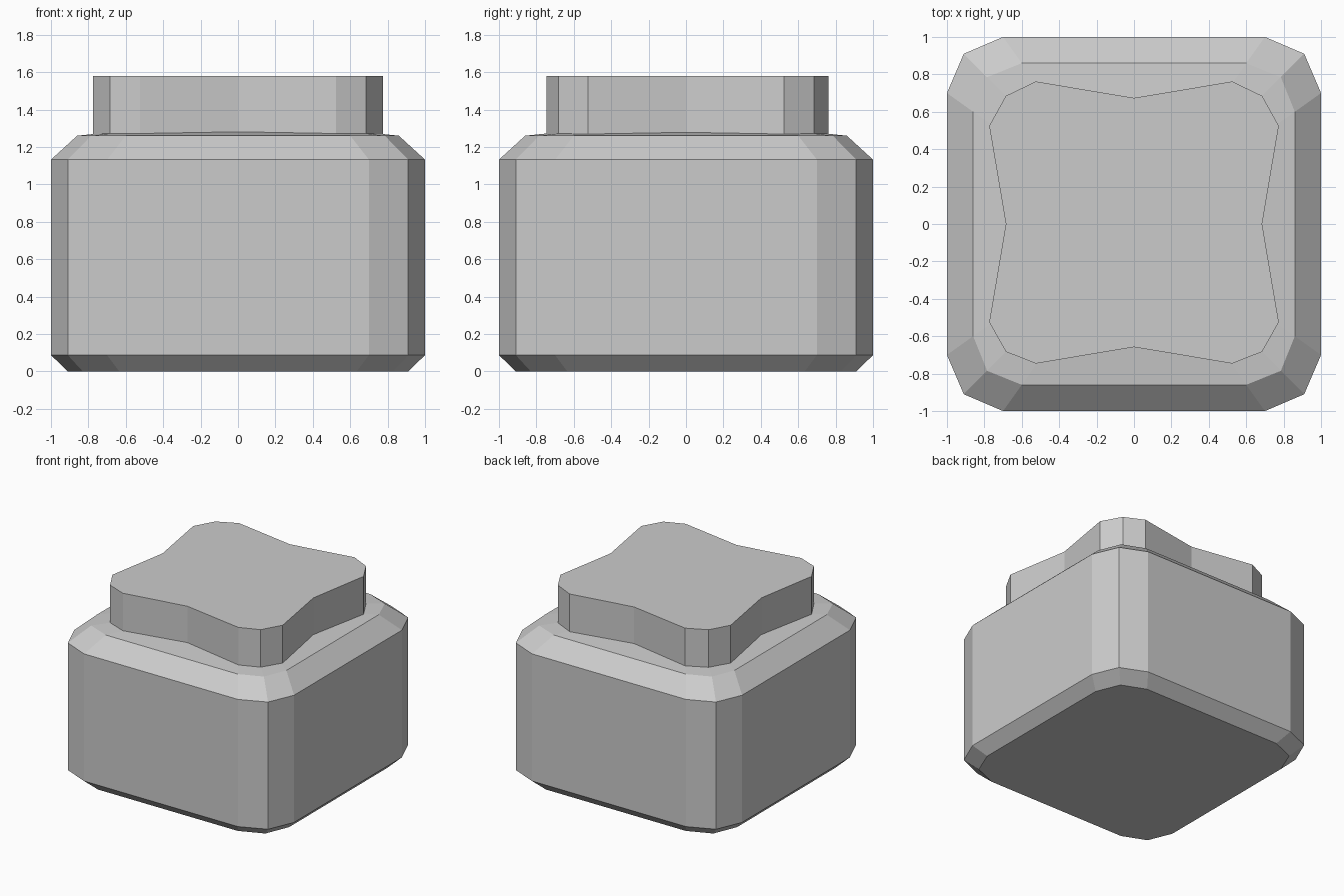
import bpy, bmesh

if "Cube" in bpy.data.objects:
    bpy.data.objects.remove(bpy.data.objects["Cube"])


def loft(name, rings):
    """Skin a stack of equal-length point rings and cap both ends."""
    bm = bmesh.new()
    loops = [[bm.verts.new(p) for p in ring] for ring in rings]
    for a, b in zip(loops, loops[1:]):
        for i in range(len(a)):
            j = (i + 1) % len(a)
            bm.faces.new((a[i], a[j], b[j], b[i]))
    bm.faces.new(loops[0][::-1])
    bm.faces.new(loops[-1])
    bmesh.ops.recalc_face_normals(bm, faces=bm.faces[:])
    mesh = bpy.data.meshes.new(name)
    bm.to_mesh(mesh)
    bm.free()
    obj = bpy.data.objects.new(name, mesh)
    bpy.context.collection.objects.link(obj)
    return obj


def rounded_square(side, flat, corner, z):
    """Square outline with two-segment corners."""
    pts = []
    x, y = [side, corner, flat], [flat, corner, side]
    for a, b in zip(x, y):
        pts.append((a, b))
    out = []
    for _ in range(4):
        out += [(px, py, z) for px, py in pts]
        pts = [(-py, px) for px, py in pts]
    return out


# Jar body: bevelled base, straight walls, chamfered and gently rising shoulder
loft("jar_body", [
    rounded_square(0.91, 0.635, 0.83, 0.0),
    rounded_square(1.0, 0.70, 0.91, 0.087),
    rounded_square(1.0, 0.70, 0.91, 1.132),
    rounded_square(0.86, 0.60, 0.785, 1.26),
    rounded_square(0.62, 0.433, 0.566, 1.285),
])

# Lid: pinched outline with a notch in the middle of each side
right = [(0.685, 0.0), (0.774, 0.525), (0.685, 0.685), (0.525, 0.762), (0.0, 0.674)]
back = right + [(-x, y) for x, y in right[-2::-1]]
front = [(-0.774, -0.525), (-0.685, -0.683), (-0.525, -0.746), (0.0, -0.658)]
outline = back + front + [(-x, y) for x, y in front[-2::-1]]
loft("lid", [[(x, y, z) for x, y in outline] for z in (1.26, 1.58)])
